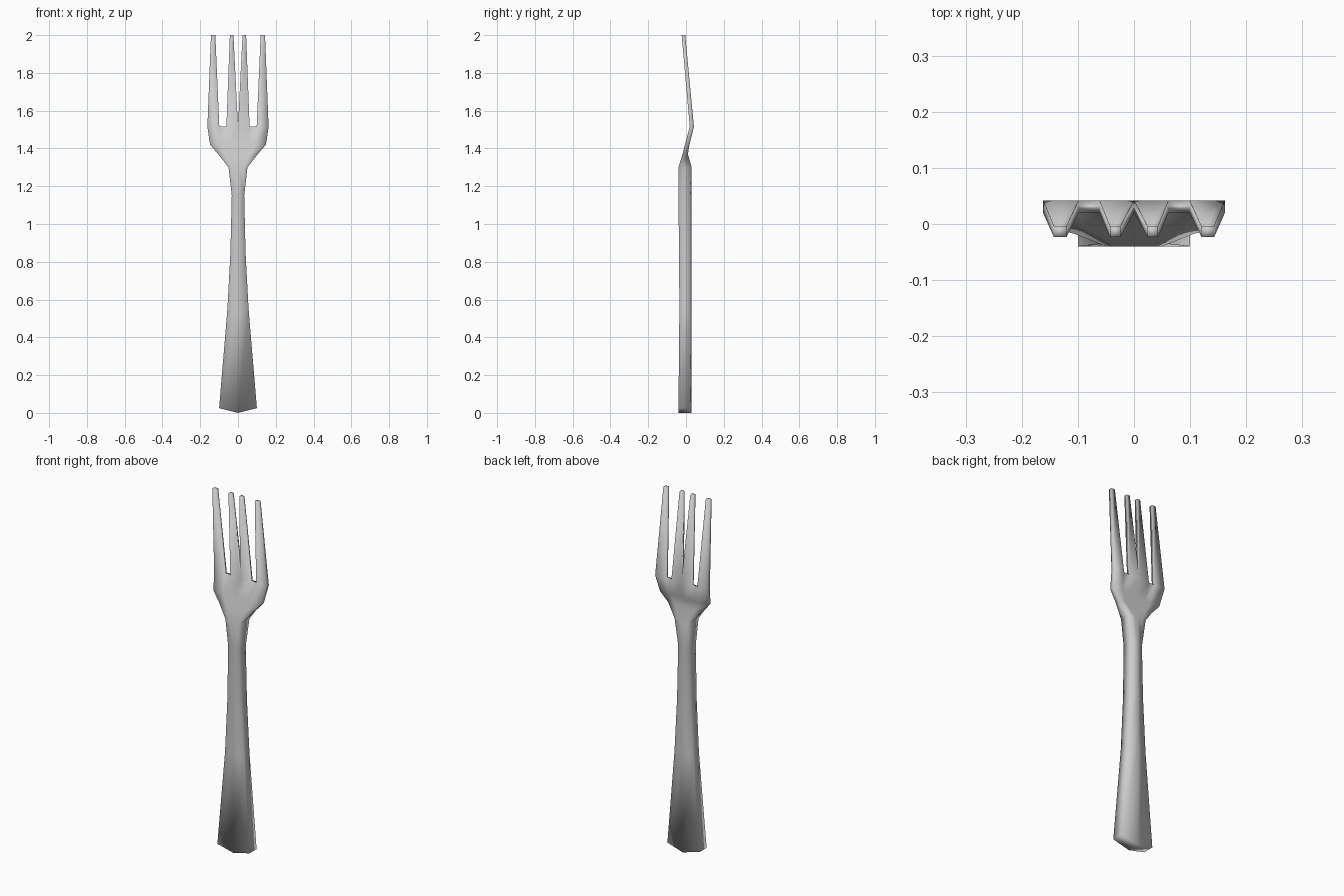
import bpy, bmesh

cube = bpy.data.objects.get("Cube")
if cube:
    bpy.data.objects.remove(cube, do_unlink=True)

# Material
steel = bpy.data.materials.new("brushed steel grey")
steel.use_nodes = True
grey = (0.6, 0.6, 0.6, 1)
steel.diffuse_color = grey
steel.node_tree.nodes["Principled BSDF"].inputs["Base Color"].default_value = grey

bm = bmesh.new()


def pair(x, z, front, back):
    """Front and back vertex of one point on the outline."""
    return bm.verts.new((x, front, z)), bm.verts.new((x, back, z))


def skin(points):
    """Front and back face over a loop of vertex pairs."""
    bm.faces.new([p[0] for p in points])
    bm.faces.new([p[1] for p in reversed(points)])


# Handle rows: height, half width, front y, back y at the middle
handle = [(0.0, 0.10, -0.04, 0.03), (0.55, 0.056, -0.035, 0.03),
          (0.85, 0.040, -0.037, 0.03), (1.15, 0.033, -0.04, 0.03)]
# Head rows: height, half width, front y, back y
head = [(1.3, 0.05, -0.04, 0.03), (1.37, 0.105, -0.018, 0.010),
        (1.42, 0.148, -0.006, 0.018), (1.515, 0.162, 0.020, 0.042)]
splits = (0, 0.38, 0.61, 1)

rows = []
for i, (z, w, front, back) in enumerate(handle):
    rise = 0.025 if i == 0 else 0      # blunt point at the handle end
    rows.append([pair(s * w, z + rise * abs(s), front, back - 0.008 * abs(s))
                 for s in (-1, 0, 1)])
fractions = [-s for s in splits[:0:-1]] + list(splits)
for z, w, front, back in head:
    rows.append([pair(s * w, z, front, back) for s in fractions])

# Skin each half of each strip between neighbouring rows
for low, high in zip(rows, rows[1:]):
    if len(low) == len(high):
        for i in range(len(low) - 1):
            skin([low[i], low[i + 1], high[i + 1], high[i]])
    else:
        skin([low[0], low[1]] + high[3::-1])
        skin([low[1], low[2]] + high[:2:-1])

# Four tapering tines: base column and tip extents
base = rows[-1]
for column, left, right in ((0, -0.143, -0.12), (2, -0.043, -0.024),
                            (3, 0.024, 0.043), (5, 0.12, 0.143)):
    a, b = ((column, column + 1) if column in (0, 2, 3) else (5, 6))
    tips = [pair(x, 2.0, -0.023, -0.004) for x in (right, left)]
    skin([base[a], base[b]] + tips)

# Close the rim between front and back
twin = {}
bm.verts.ensure_lookup_table()
for i in range(0, len(bm.verts), 2):
    twin[bm.verts[i]] = bm.verts[i + 1]
rim = [e for e in bm.edges if e.is_boundary and all(v in twin for v in e.verts)]
for e in rim:
    a, b = e.verts
    bm.faces.new((a, b, twin[b], twin[a]))

bmesh.ops.recalc_face_normals(bm, faces=bm.faces)
for f in bm.faces:
    f.smooth = True

mesh = bpy.data.meshes.new("fork")
bm.to_mesh(mesh)
bm.free()
mesh.materials.append(steel)
fork = bpy.data.objects.new("fork", mesh)
bpy.context.collection.objects.link(fork)
